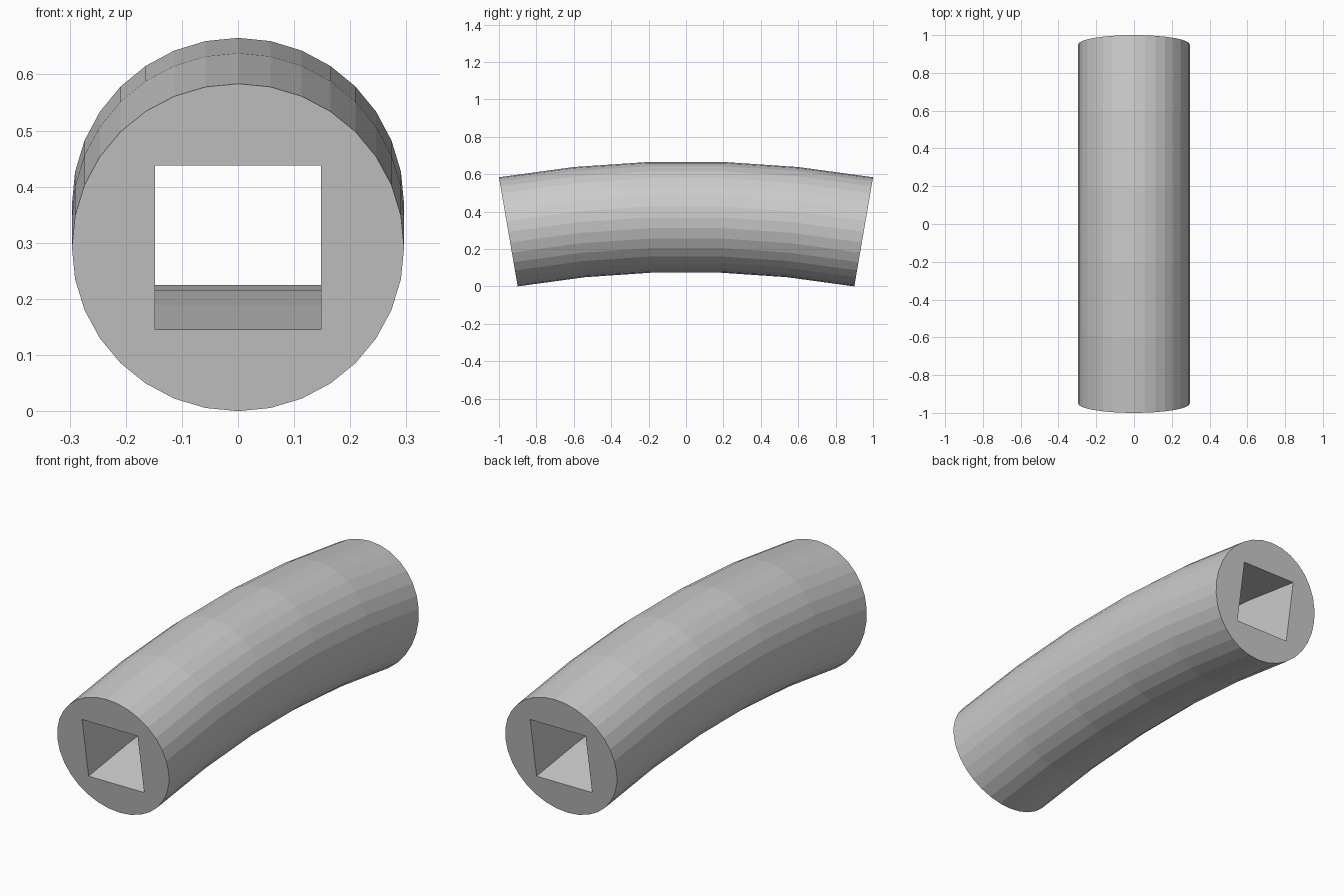
import bpy, bmesh, math

if "Cube" in bpy.data.objects:
    bpy.data.objects.remove(bpy.data.objects["Cube"])

HALF = math.radians(9.73)          # half of the bend angle
R_TUBE = 0.296                     # outer section radius
BEND = 1 / math.sin(HALF) - R_TUBE  # bend radius of the centre line
Z_PIVOT = -(BEND - R_TUBE) * math.cos(HALF)  # lowest end point rests on z = 0


def sweep(bm, profile, segments):
    """Sweep a closed section along the arc; return the two end rings."""
    rings = []
    for i in range(segments + 1):
        t = -HALF + 2 * HALF * i / segments
        rings.append([bm.verts.new((x, (BEND + h) * math.sin(t),
                                    (BEND + h) * math.cos(t) + Z_PIVOT))
                      for x, h in profile])
    n = len(profile)
    for a, b in zip(rings, rings[1:]):
        for j in range(n):
            k = (j + 1) % n
            bm.faces.new((a[j], a[k], b[k], b[j]))
    return rings[0], rings[-1]


def ring_edges(bm, ring):
    return [bm.edges.get((v, ring[(i + 1) % len(ring)])) for i, v in enumerate(ring)]


bm = bmesh.new()

# Round outer wall and square bore
circle = [(R_TUBE * math.sin(math.tau * i / 32), R_TUBE * math.cos(math.tau * i / 32))
          for i in range(32)]
s = 0.148
square = [(-s, -s), (s, -s), (s, s), (-s, s)]
outer_ends = sweep(bm, circle, 5)
bore_ends = sweep(bm, square, 6)

# Flat end faces with the square opening
for outer, bore, side in zip(outer_ends, bore_ends, (-1, 1)):
    bmesh.ops.triangle_fill(bm, use_beauty=True, use_dissolve=False,
                            edges=ring_edges(bm, outer) + ring_edges(bm, bore),
                            normal=(0, side * math.cos(HALF), math.sin(HALF)))

bmesh.ops.recalc_face_normals(bm, faces=bm.faces)
mesh = bpy.data.meshes.new("curved_tube")
bm.to_mesh(mesh)
bm.free()
bpy.context.collection.objects.link(bpy.data.objects.new("curved_tube", mesh))
